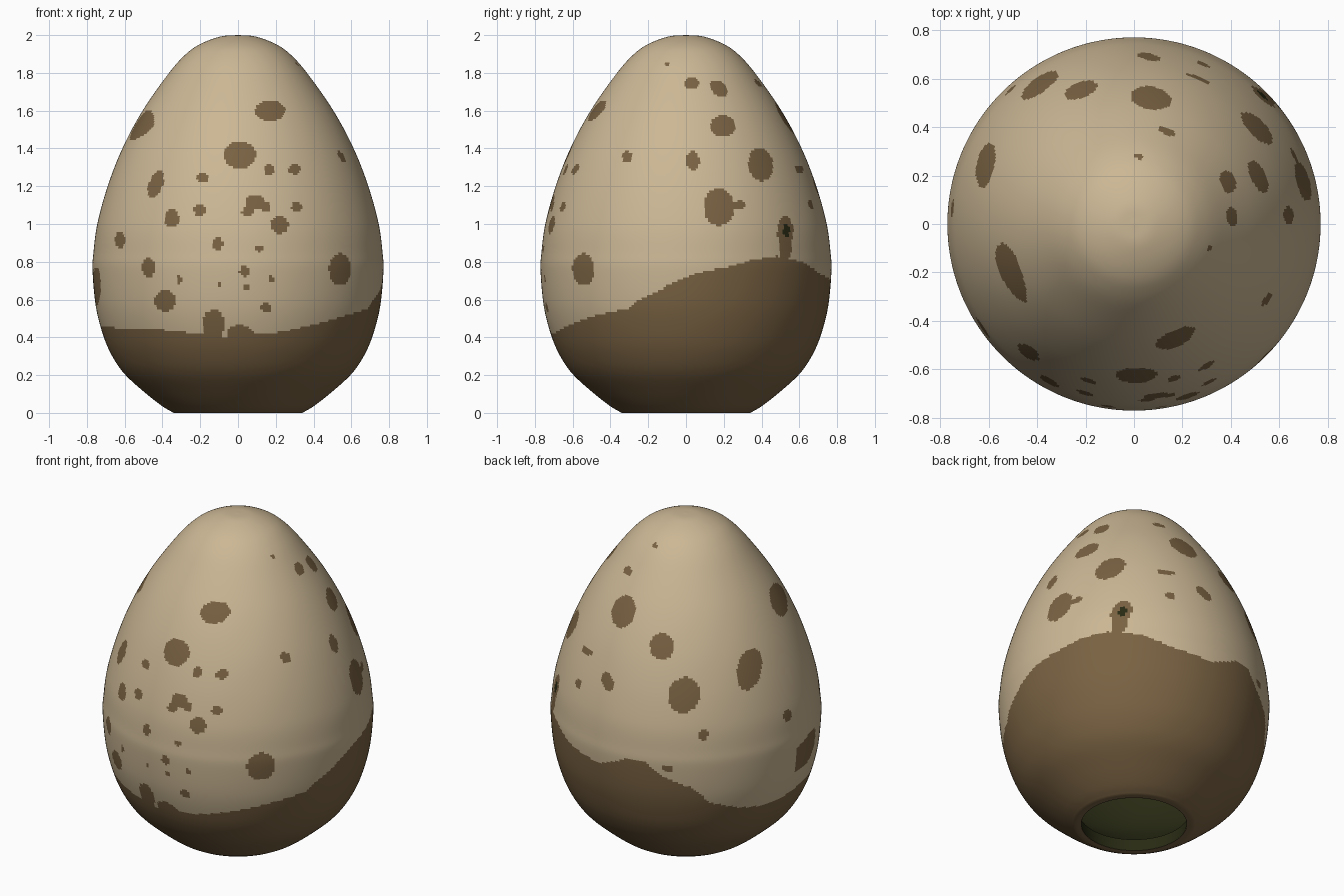
import bpy, math
from mathutils import Vector

if "Cube" in bpy.data.objects:
    bpy.data.objects.remove(bpy.data.objects["Cube"])


def material(name, rgb):
    m = bpy.data.materials.new(name)
    m.diffuse_color = (*rgb, 1)
    m.use_nodes = True
    m.node_tree.nodes["Principled BSDF"].inputs["Base Color"].default_value = m.diffuse_color
    return m


cream = material("cream shell", (0.60, 0.475, 0.30))
brown = material("brown patches", (0.192, 0.122, 0.055))
dark = material("dark green inside", (0.022, 0.024, 0.007))

# Egg outline: radius, height
EGG = [(.34, 0), (.40, .035), (.49, .105), (.595, .2), (.66, .29), (.71, .4), (.752, .56),
       (.77, .75), (.765, .85), (.745, 1.0), (.69, 1.2), (.612, 1.4), (.505, 1.6),
       (.365, 1.8), (.275, 1.9), (.195, 1.955), (.09, 1.993), (.002, 2)]


def smooth_curve(pts, step):
    """Catmull-Rom curve through the points, sampled about every step."""
    P = [Vector(p) for p in pts]
    P = [P[0] * 2 - P[1]] + P + [P[-1] * 2 - P[-2]]
    out = []
    for a, b, c, d in zip(P, P[1:], P[2:], P[3:]):
        n = max(1, round((c - b).length / step))
        for i in range(n):
            t = i / n
            out.append(.5 * (2 * b + (c - a) * t + (2 * a - 5 * b + 4 * c - d) * t ** 2
                             + (3 * b - a - 3 * c + d) * t ** 3))
    return [(p.x, p.y) for p in out] + [tuple(pts[-1])]


def lathe(name, profile, seg, mats, inward=False):
    verts = [(r * math.cos(2 * math.pi * k / seg), r * math.sin(2 * math.pi * k / seg), z)
             for r, z in profile for k in range(seg)]
    faces = []
    for i in range(len(profile) - 1):
        for k in range(seg):
            j = (k + 1) % seg
            f = (i * seg + k, i * seg + j, (i + 1) * seg + j, (i + 1) * seg + k)
            faces.append(f[::-1] if inward else f)
    last = (len(profile) - 1) * seg
    cap = tuple(range(last, last + seg))
    faces.append(cap[::-1] if inward else cap)
    me = bpy.data.meshes.new(name)
    me.from_pydata(verts, [], faces)
    for m in mats:
        me.materials.append(m)
    ob = bpy.data.objects.new(name, me)
    bpy.context.collection.objects.link(ob)
    bpy.context.view_layer.objects.active = ob
    ob.select_set(True)
    bpy.ops.object.shade_smooth_by_angle(angle=math.radians(40))
    ob.select_set(False)
    return ob


# Upper edge of the brown base: angle from the front (toward the right), height
EDGE = [(-63, .42), (-57, .45), (-34, .44), (-16, .42), (-4, .40), (8, .42), (20, .43), (34, .47),
        (52, .52), (66, .55), (71, .6), (92, .73), (104, .765), (117, .81), (129, .83),
        (143, .80), (155, .74), (175, .70), (189, .78), (197, .78), (206, .69), (217, .63),
        (226, .52), (239, .46), (252, .43), (269, .44), (280, .46), (297, .42 + .03)]
EDGE[0] = (-63, EDGE[-1][1])


def edge_height(a):
    a = (a + 63) % 360 - 63
    for (a0, h0), (a1, h1) in zip(EDGE, EDGE[1:]):
        if a <= a1:
            return h0 + (h1 - h0) * (a - a0) / (a1 - a0)
    return EDGE[-1][1]


# Spots as ellipses projected on the shell: across, up, half width, half height, tilt
FRONT = [(.17, 1.6, .08, .055), (.01, 1.365, .085, .072), (-.435, 1.21, .036, .075, -20),
         (-.19, 1.245, .033, .026), (-.35, 1.03, .038, .05), (-.2, 1.075, .033, .033),
         (-.625, .915, .027, .043), (-.475, .77, .034, .055), (-.75, .67, .024, .1),
         (-.31, .705, .018, .02), (-.385, .595, .057, .057), (-.13, .47, .058, .075),
         (.01, .42, .073, .045), (-.105, .895, .027, .032), (-.095, .68, .013, .015),
         (.035, .75, .028, .028), (.05, .665, .017, .018), (.175, .71, .015, .02),
         (.15, .555, .028, .027), (.115, .87, .021, .016), (.09, 1.115, .055, .042),
         (.05, 1.065, .03, .025), (.145, 1.09, .03, .025), (.22, .995, .047, .047),
         (.31, 1.09, .027, .028), (.165, 1.285, .029, .032), (.3, 1.29, .033, .028),
         (.54, .76, .058, .085)]
RIGHT = [(-.1, 1.845, .012, .012), (.03, 1.745, .038, .033), (.175, 1.715, .036, .055, 45),
         (.195, 1.52, .066, .057), (-.31, 1.355, .026, .03), (.035, 1.335, .036, .05),
         (.395, 1.315, .065, .088, 8), (.175, 1.09, .082, .098), (.265, 1.1, .045, .018),
         (.29, 1.1, .023, .025), (.61, 1.29, .012, .018),
         (.525, .96, .042, .085), (.525, .88, .034, .08)]
BACK_LEFT = [(-.177, .766, .015, .015), (-.331, .617, .024, .026), (-.354, .394, .066, .092, -20),
             (-.137, .206, .068, .076), (-.011, -.07, .09, .105, -20), (.526, .44, .044, .095, 18),
             (.36, .07, .07, .12, -12), (-.446, -.006, .034, .052, 15), (-.571, .16, .02, .024),
             (-.611, -.034, .016, .026), (.577, -.21, .023, .034), (.097, -.30, .03, .03),
             (-.11, -.495, .035, .018, -15)]
SMALL_HOLE = [(.53, .965, .017, .035)]


def projector(angle, elev, spots):
    """View direction (angle from the front toward the right), image axes and its spots."""
    a, e = math.radians(angle), math.radians(elev)
    right = Vector((math.cos(a), math.sin(a), 0))
    toward = Vector((math.sin(a) * math.cos(e), -math.cos(a) * math.cos(e), math.sin(e)))
    table = []
    for s in spots:
        t = math.radians(s[4] if len(s) > 4 else 0)
        table.append((*s[:4], math.cos(t), math.sin(t)))
    return toward, right, toward.cross(right), table, (1 if elev else 0)


def painted(p, n, proj):
    toward, right, up, table, base = proj
    if n.dot(toward) <= 0:
        return False
    q = p - Vector((0, 0, base))
    u, v = q.dot(right), q.dot(up)
    for x, y, a, b, c, s in table:
        du, dv = u - x, v - y
        if ((du * c + dv * s) / a) ** 2 + ((dv * c - du * s) / b) ** 2 < 1:
            return True
    return False


# Shell, coloured by base edge, spots and the small dark hole
shell = lathe("egg_shell", [(.3, 0), (.32, 0)] + smooth_curve(EGG, .0125), 320, [cream, brown, dark])
views = [projector(0, 0, FRONT), projector(90, 0, RIGHT), projector(215, 20, BACK_LEFT)]
hole_view = projector(90, 0, SMALL_HOLE)
for f in shell.data.polygons:
    p, n = f.center, f.normal
    if painted(p, n, hole_view):
        f.material_index = 2
    elif p.z < edge_height(math.degrees(math.atan2(p.x, -p.y))):
        f.material_index = 1
    elif any(painted(p, n, v) for v in views):
        f.material_index = 1

# Hollow inside, reached through the round opening underneath
inner = [(r * .92, .08 + z * .92) for r, z in EGG]
lathe("hollow_inside", [(.3, 0)] + smooth_curve(inner, .05), 64, [dark], inward=True)
